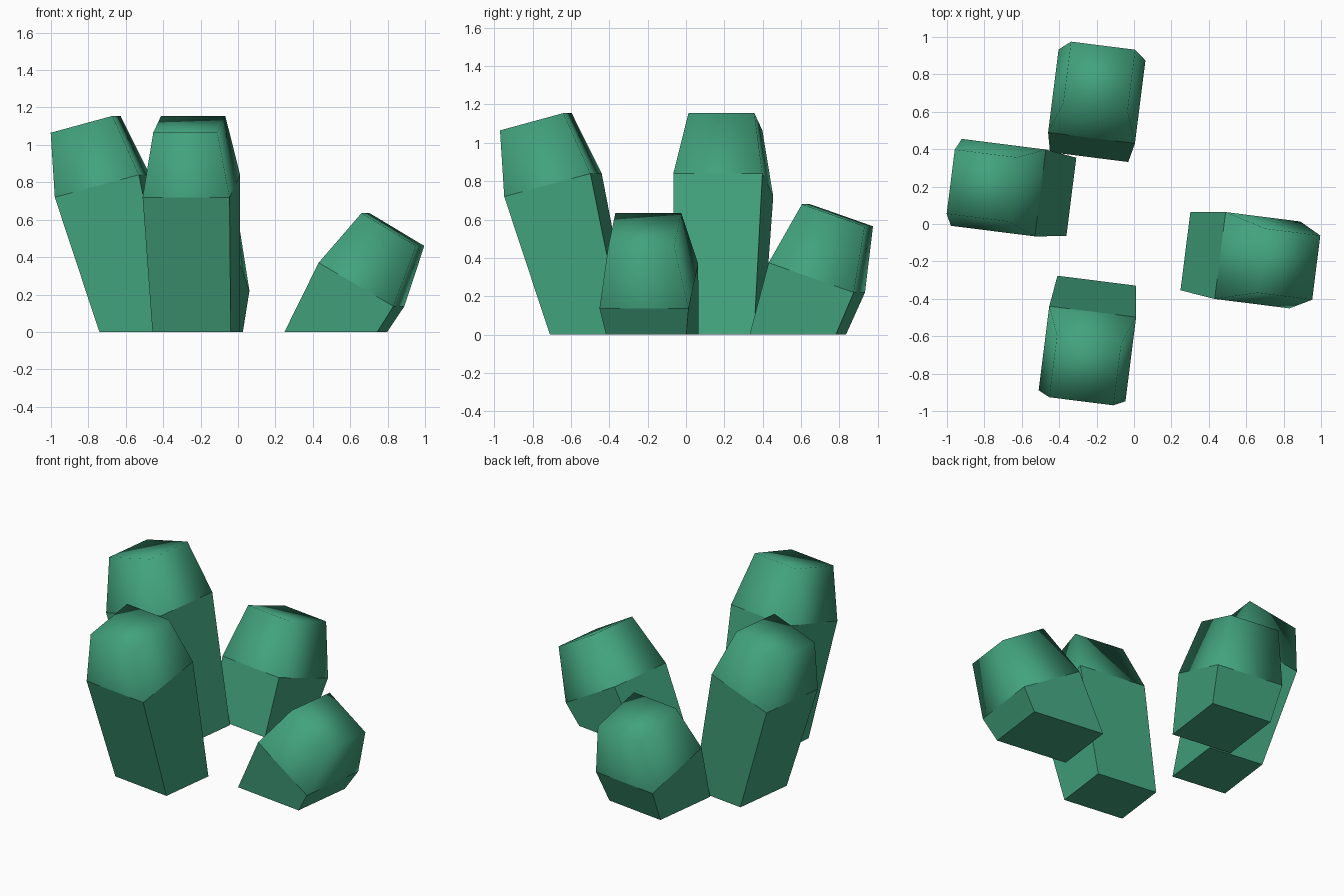
import bpy, bmesh, math
from mathutils import Matrix, Vector

if "Cube" in bpy.data.objects:
    bpy.data.objects.remove(bpy.data.objects["Cube"])

green = bpy.data.materials.new("crystal_green")
green.diffuse_color = (0.054, 0.361, 0.205, 1)
green.use_nodes = True
green.node_tree.nodes["Principled BSDF"].inputs["Base Color"].default_value = green.diffuse_color

HALF_WIDTHS = (0.211, 0.234, 0.173)   # base, shoulder, cap


def crystal(name, origin, yaw, rings):
    """rings: (inner reach, inner height, outer reach, outer height), bottom to top."""
    bm = bmesh.new()
    place = Matrix.Translation((*origin, 0)) @ Matrix.Rotation(math.radians(yaw), 4, 'Z')
    loops = []
    for w, (ri, zi, ro, zo) in zip(HALF_WIDTHS, rings):
        pts = ((ri, -w, zi), (ro, -w, zo), (ro, w, zo), (ri, w, zi))
        loops.append([bm.verts.new(place @ Vector(p)) for p in pts])
    # flat base and shaft, smooth rounded tip
    bm.faces.new(loops[0][::-1])
    for level in range(2):
        a, b = loops[level], loops[level + 1]
        for i in range(4):
            j = (i + 1) % 4
            bm.faces.new((a[i], a[j], b[j], b[i])).smooth = level == 1
    bm.faces.new(loops[2]).smooth = True
    bmesh.ops.recalc_face_normals(bm, faces=bm.faces)
    mesh = bpy.data.meshes.new(name)
    bm.to_mesh(mesh)
    bm.free()
    mesh.materials.append(green)
    bpy.context.collection.objects.link(bpy.data.objects.new(name, mesh))


TURN = -7.2
tall = ((0, 0, 0.383, 0), (0.167, 0.84, 0.62, 0.72), (0.317, 1.155, 0.65, 1.065))
medium = ((0, 0, 0.453, 0), (0.103, 0.375, 0.55, 0.22), (0.27, 0.68, 0.60, 0.565))
short = ((0, 0, 0.50, 0), (0.187, 0.37, 0.59, 0.137), (0.41, 0.635, 0.705, 0.46))

# four crystals leaning outwards
crystal("left_crystal", (-0.335, 0.145), 180 + TURN, tall)
crystal("front_crystal", (-0.20, -0.303), 270 + TURN, tall)
crystal("back_crystal", (-0.24, 0.358), 90 + TURN, medium)
crystal("right_crystal", (0.275, -0.145), TURN, short)
